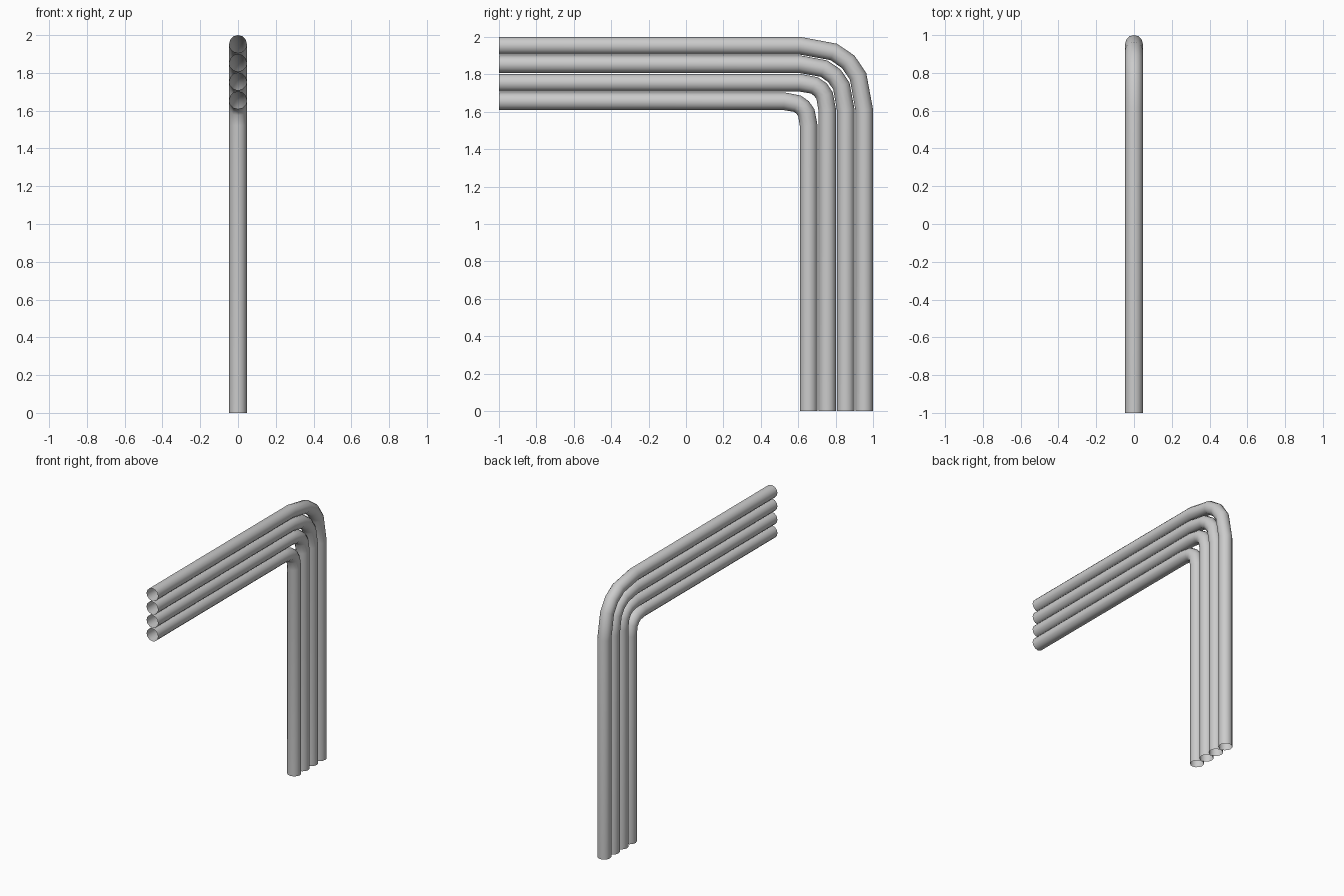
import bpy
from mathutils import Vector

cube = bpy.data.objects.get("Cube")
if cube:
    bpy.data.objects.remove(cube, do_unlink=True)

RADIUS = 0.047
SPACING = 0.099

# Plain grey metal
grey = bpy.data.materials.new("grey metal")
grey.use_nodes = True
colour = (0.6, 0.6, 0.6, 1)
grey.diffuse_color = colour
grey.node_tree.nodes["Principled BSDF"].inputs["Base Color"].default_value = colour


def bent_pipe(name, offset, bend):
    """Open pipe running back along y, then bending down to the ground."""
    corner = Vector((0, 1 - RADIUS - offset, 2 - RADIUS - offset))
    start = corner - Vector((0, bend, 0))
    end = corner - Vector((0, 0, bend))
    path = [Vector((0, -1, corner.z))]
    for t in (0, 0.31, 0.5, 0.69, 1):
        path.append(start * (1 - t) ** 2 + corner * 2 * t * (1 - t) + end * t * t)
    path.append(Vector((0, corner.y, 0)))

    curve = bpy.data.curves.new(name, "CURVE")
    curve.dimensions = "3D"
    curve.bevel_depth = RADIUS
    curve.bevel_resolution = 4
    curve.use_fill_caps = False
    spline = curve.splines.new("POLY")
    spline.points.add(len(path) - 1)
    for point, co in zip(spline.points, path):
        point.co = (*co, 1)
    curve.materials.append(grey)

    pipe = bpy.data.objects.new(name, curve)
    bpy.context.collection.objects.link(pipe)
    bpy.ops.object.select_all(action="DESELECT")
    pipe.select_set(True)
    bpy.context.view_layer.objects.active = pipe
    bpy.ops.object.convert(target="MESH")
    bpy.ops.object.shade_smooth()


# Nested pipes, outermost first
names = ("outer_pipe", "second_pipe", "third_pipe", "inner_pipe")
bends = (0.343, 0.244, 0.145, 0.13)
for i, (name, bend) in enumerate(zip(names, bends)):
    bent_pipe(name, i * SPACING, bend)
